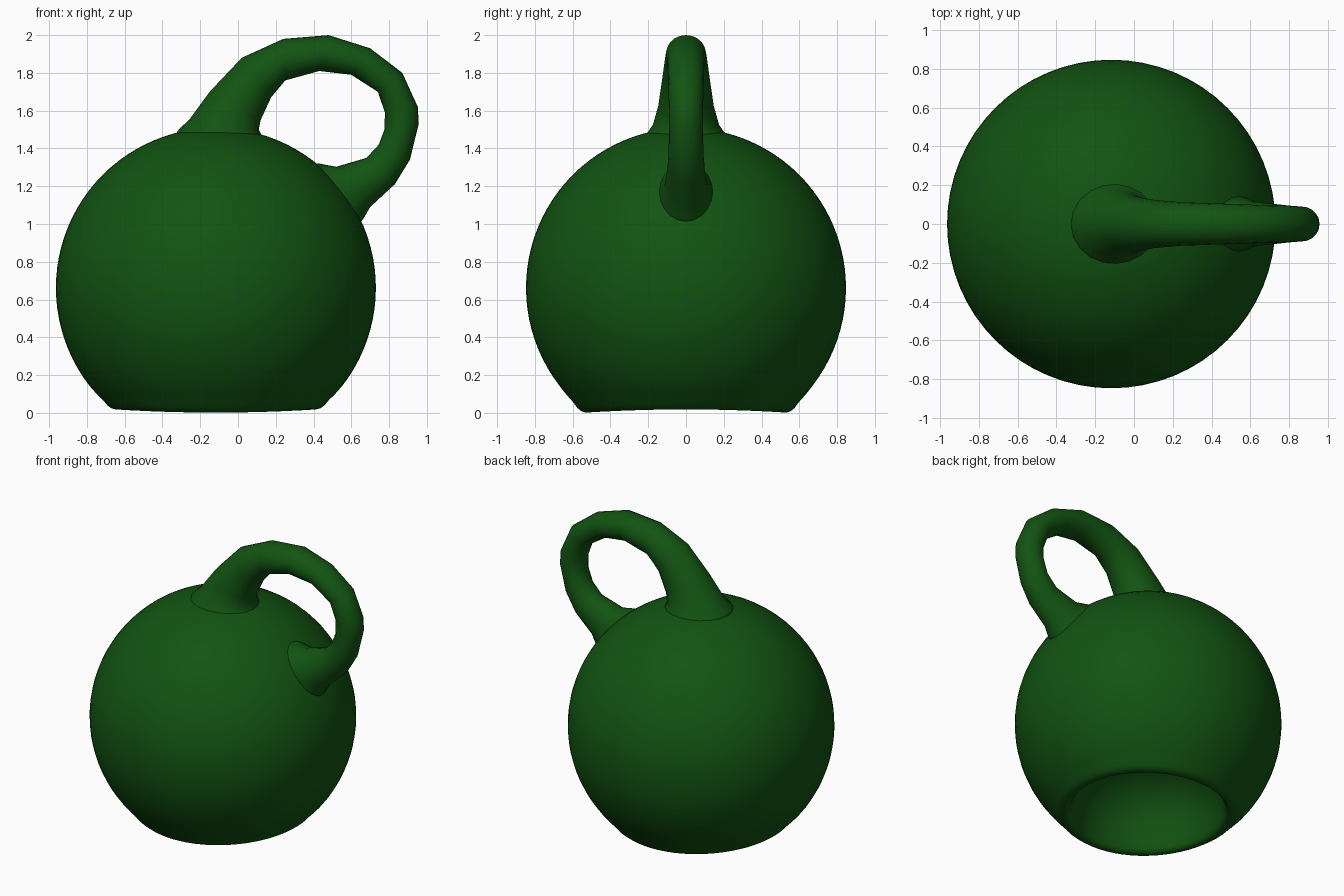
import bpy, bmesh, math

if "Cube" in bpy.data.objects:
    bpy.data.objects.remove(bpy.data.objects["Cube"])

green = bpy.data.materials.new("dark green")
green.diffuse_color = (0.006, 0.088, 0.006, 1)
green.use_nodes = True
green.node_tree.nodes["Principled BSDF"].inputs["Base Color"].default_value = green.diffuse_color


def make_object(name, bm):
    bmesh.ops.recalc_face_normals(bm, faces=bm.faces)
    for f in bm.faces:
        f.smooth = True
    me = bpy.data.meshes.new(name)
    bm.to_mesh(me)
    bm.free()
    ob = bpy.data.objects.new(name, me)
    me.materials.append(green)
    bpy.context.collection.objects.link(ob)
    return ob


def skin(bm, rings):
    """Join neighbouring rings of vertices with quads."""
    for a, b in zip(rings, rings[1:]):
        n = len(a)
        for i in range(n):
            j = (i + 1) % n
            bm.faces.new((a[i], a[j], b[j], b[i]))


# Round body: sphere profile that rolls over a soft rim into a bowl underneath
CX, CZ, R = -0.117, 0.662, 0.847
SEG = 64
low = math.acos((0.06 - CZ) / R)
profile = [(R * math.sin(low * i / 36), CZ + R * math.cos(low * i / 36))
           for i in range(1, 37)]
profile += [(0.575, 0.033), (0.553, 0.016), (0.53, 0.01), (0.51, 0.013),
            (0.495, 0.03), (0.48, 0.08), (0.455, 0.17), (0.41, 0.26),
            (0.34, 0.34), (0.24, 0.40), (0.12, 0.435)]
bm = bmesh.new()
rings = []
for r, z in profile:
    ring = []
    for i in range(SEG):
        a = 2 * math.pi * i / SEG
        # the rim dips slightly at front and back
        dip = 0.009 * math.cos(2 * a) * max(0, 1 - z / 0.15)
        ring.append(bm.verts.new((CX + r * math.cos(a), r * math.sin(a), z + dip)))
    rings.append(ring)
skin(bm, rings)
for ring, z in ((rings[0], CZ + R), (rings[-1], 0.445)):
    tip = bm.verts.new((CX, 0, z))
    for i in range(SEG):
        bm.faces.new((tip, ring[i], ring[(i + 1) % SEG]))
make_object("round_body", bm)

# Ring handle: outer x, z, inner x, z, half width at each station
stations = [
    (-0.37, 1.42, 0.20, 1.38, 0.26), (-0.31, 1.505, 0.13, 1.46, 0.205),
    (-0.26, 1.55, 0.11, 1.50, 0.175), (-0.15, 1.70, 0.12, 1.55, 0.147),
    (0.02, 1.88, 0.175, 1.67, 0.125), (0.24, 1.98, 0.25, 1.76, 0.112),
    (0.48, 2.00, 0.43, 1.81, 0.105), (0.70, 1.93, 0.60, 1.79, 0.098),
    (0.87, 1.80, 0.74, 1.70, 0.094), (0.952, 1.62, 0.778, 1.59, 0.09),
    (0.957, 1.53, 0.775, 1.50, 0.09), (0.91, 1.34, 0.745, 1.42, 0.092),
    (0.83, 1.21, 0.68, 1.35, 0.10), (0.70, 1.09, 0.52, 1.303, 0.115),
    (0.665, 1.03, 0.43, 1.32, 0.14), (0.60, 0.94, 0.33, 1.32, 0.17),
]
N = 20
bm = bmesh.new()
rings = []
for ox, oz, ix, iz, w in stations:
    ring = []
    for i in range(N):
        a = 2 * math.pi * i / N
        c, s = math.cos(a), math.sin(a)
        t = (1 + c) / 2
        ring.append(bm.verts.new((ix + (ox - ix) * t, w * s, iz + (oz - iz) * t)))
    rings.append(ring)
skin(bm, rings)
bm.faces.new(rings[0])
bm.faces.new(rings[-1])
make_object("ring_handle", bm)
